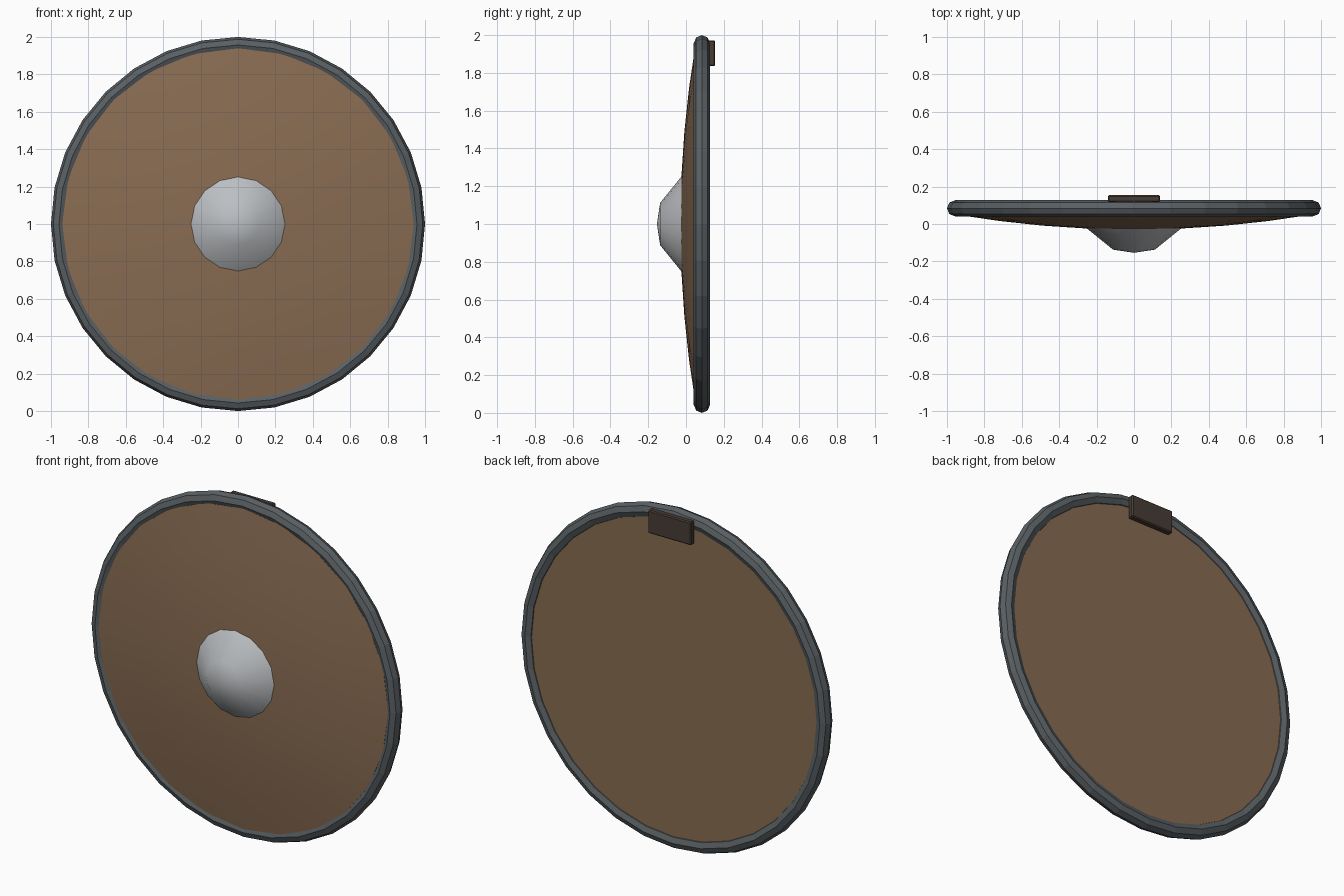
import bpy, bmesh, math

if "Cube" in bpy.data.objects:
    bpy.data.objects.remove(bpy.data.objects["Cube"])


def material(name, rgb):
    m = bpy.data.materials.new(name)
    m.diffuse_color = (*rgb, 1)
    m.use_nodes = True
    m.node_tree.nodes["Principled BSDF"].inputs["Base Color"].default_value = m.diffuse_color
    return m


def lathe(name, profile, sides, mat, closed=False):
    """Revolve (radius, y) points about the shield axis (y, through z = 1)."""
    bm = bmesh.new()
    rings = []
    for r, y in profile:
        if r == 0:
            rings.append([bm.verts.new((0, y, 1))] * sides)
        else:
            angles = [2 * math.pi * i / sides for i in range(sides)]
            rings.append([bm.verts.new((r * math.sin(a), y, 1 + r * math.cos(a))) for a in angles])
    pairs = list(zip(rings, rings[1:]))
    if closed:
        pairs.append((rings[-1], rings[0]))
    for a, b in pairs:
        for i in range(sides):
            j = (i + 1) % sides
            bm.faces.new(dict.fromkeys((a[i], a[j], b[j], b[i])))
    bmesh.ops.recalc_face_normals(bm, faces=bm.faces)
    mesh = bpy.data.meshes.new(name)
    bm.to_mesh(mesh)
    bm.free()
    ob = bpy.data.objects.new(name, mesh)
    bpy.context.collection.objects.link(ob)
    mesh.materials.append(mat)
    return ob


def smooth(ob, degrees):
    bpy.ops.object.select_all(action='DESELECT')
    ob.select_set(True)
    bpy.context.view_layer.objects.active = ob
    bpy.ops.object.shade_smooth_by_angle(angle=math.radians(degrees))


wood = material("wood", (0.25, 0.15, 0.085))
iron = material("dark_iron", (0.10, 0.115, 0.125))
steel = material("steel", (0.5, 0.52, 0.54))
leather = material("leather", (0.065, 0.045, 0.035))

# Board: shallow dome at the front, flat at the back
dome = [(r, -0.03 + 0.089 * r * r) for r in (0, 0.25, 0.49, 0.72, 0.94)]
board = lathe("board", dome + [(0.94, 0.11), (0, 0.11)], 24, wood)
smooth(board, 40)

# Rim: faceted ring with an eight-sided section
tube = 0.043
section = [(1 - tube + tube * math.cos(k * math.pi / 4),
            0.084 + tube * math.sin(k * math.pi / 4)) for k in range(8)]
lathe("rim", section, 32, iron, closed=True)

# Boss: blunt central dome
boss = lathe("boss", [(0, -0.154), (0.112, -0.137), (0.253, -0.023), (0, -0.02)], 16, steel)
smooth(boss, 60)

# Hanging block at the top of the back
bpy.ops.mesh.primitive_cube_add(size=1, location=(0, 0.136, 1.904))
block = bpy.context.object
block.name = "back_block"
block.scale = (0.28, 0.036, 0.136)
bpy.ops.object.transform_apply(location=False, rotation=False, scale=True)
bevel = block.modifiers.new("bevel", 'BEVEL')
bevel.width = 0.006
bevel.segments = 1
block.data.materials.append(leather)
